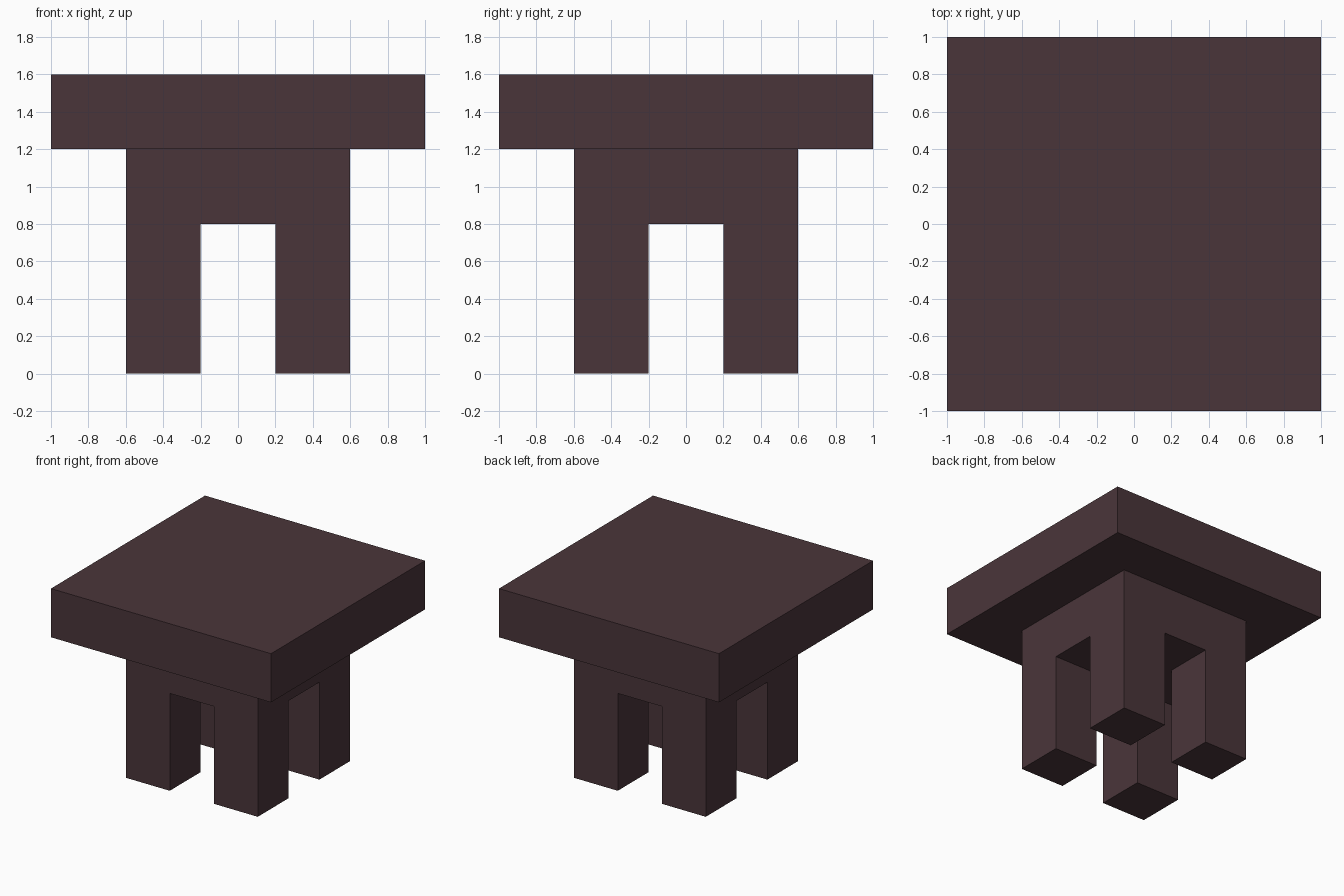
import bpy, bmesh
from mathutils import Matrix, Vector

if "Cube" in bpy.data.objects:
    bpy.data.objects.remove(bpy.data.objects["Cube"])

mat = bpy.data.materials.new("dark plum brown")
mat.diffuse_color = (0.0685, 0.0356, 0.0423, 1.0)
mat.use_nodes = True
mat.node_tree.nodes["Principled BSDF"].inputs["Base Color"].default_value = mat.diffuse_color


def box(bm, size, centre):
    bmesh.ops.create_cube(bm, size=1, matrix=Matrix.Translation(centre) @ Matrix.Diagonal((*size, 1)))


def finish(bm, name):
    bmesh.ops.recalc_face_normals(bm, faces=bm.faces[:])
    mesh = bpy.data.meshes.new(name)
    bm.to_mesh(mesh)
    bm.free()
    mesh.materials.append(mat)
    bpy.context.collection.objects.link(bpy.data.objects.new(name, mesh))


# Square top slab
bm = bmesh.new()
box(bm, (2, 2, 0.4), (0, 0, 1.4))
finish(bm, "top_slab")

# Base block, cut into a 3 x 3 pattern so the four corners can become legs
bm = bmesh.new()
box(bm, (1.2, 1.2, 0.4), (0, 0, 1.0))
for axis in (Vector((1, 0, 0)), Vector((0, 1, 0))):
    for offset in (-0.2, 0.2):
        bmesh.ops.bisect_plane(bm, geom=bm.verts[:] + bm.edges[:] + bm.faces[:],
                               plane_co=axis * offset, plane_no=axis)

# Legs: pull the bottom corner faces down to the floor
bm.normal_update()
corners = []
for f in bm.faces:
    c = f.calc_center_median()
    if c.z < 0.81 and abs(c.x) > 0.2 and abs(c.y) > 0.2:
        corners.append(f)
moved = bmesh.ops.extrude_face_region(bm, geom=corners)["geom"]
for v in moved:
    if isinstance(v, bmesh.types.BMVert):
        v.co.z = 0

# Merge the coplanar faces into clean flat sides
bmesh.ops.dissolve_limit(bm, angle_limit=0.01, verts=bm.verts[:], edges=bm.edges[:])
finish(bm, "base_with_legs")
